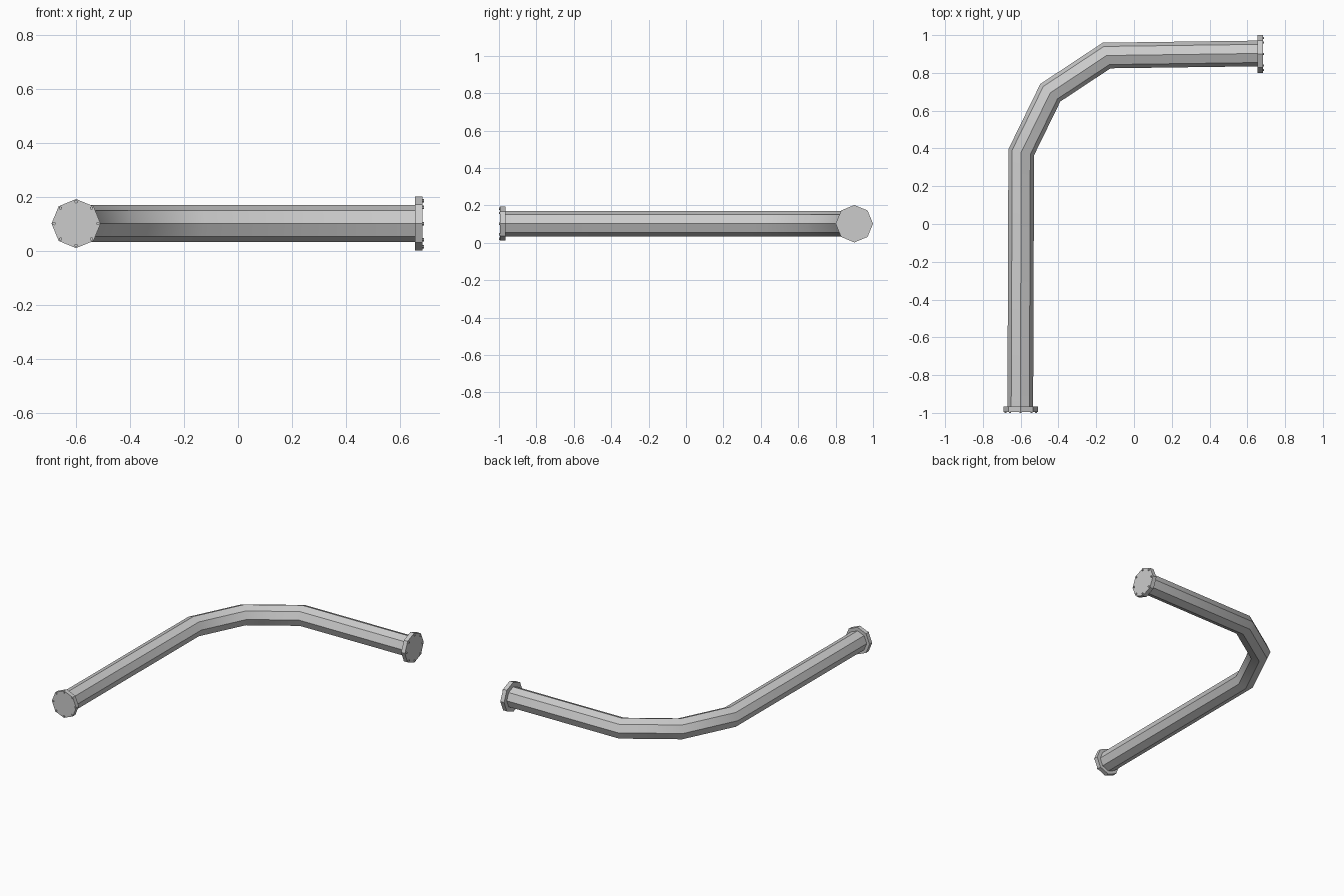
import bpy, bmesh, math
from mathutils import Vector, Matrix

if "Cube" in bpy.data.objects:
    bpy.data.objects.remove(bpy.data.objects["Cube"])

Z = 0.102
SIDES = 8


def cylinder(name, radius, depth, centre, axis, sides):
    # cylinder along axis, with a vertex pointing straight up
    bm = bmesh.new()
    z = Vector(axis).normalized()
    x = Vector((0, 0, 1))
    y = z.cross(x)
    m = Matrix((x, y, z)).transposed().to_4x4()
    bmesh.ops.create_cone(bm, cap_ends=True, segments=sides, radius1=radius,
                          radius2=radius, depth=depth,
                          matrix=Matrix.Translation(centre) @ m @ Matrix.Rotation(math.pi / 2, 4, 'Z'))
    me = bpy.data.meshes.new(name)
    bm.to_mesh(me)
    bm.free()
    ob = bpy.data.objects.new(name, me)
    bpy.context.collection.objects.link(ob)
    return ob


# bent octagonal pipe with mitred joints
path = [Vector((x, y, Z)) for x, y in
        [(-0.602, -0.975), (-0.597, 0.38), (-0.443, 0.695), (-0.145, 0.892), (0.665, 0.903)]]
radius = 0.068
bm = bmesh.new()
rings = []
for i, p in enumerate(path):
    a = (p - path[i - 1]).normalized() if i else (path[1] - p).normalized()
    b = (path[i + 1] - p).normalized() if i < len(path) - 1 else a
    t = (a + b).normalized()
    side = t.cross(Vector((0, 0, 1))) / t.dot(a)
    rings.append([bm.verts.new(p + radius * (math.cos(k * math.tau / SIDES) * side
                                             + Vector((0, 0, math.sin(k * math.tau / SIDES)))))
                  for k in range(SIDES)])
for r, s in zip(rings, rings[1:]):
    for k in range(SIDES):
        n = (k + 1) % SIDES
        bm.faces.new((r[k], r[n], s[n], s[k]))
bm.faces.new(rings[0])
bm.faces.new(rings[-1])
bmesh.ops.recalc_face_normals(bm, faces=bm.faces)
me = bpy.data.meshes.new("pipe")
bm.to_mesh(me)
bm.free()
pipe = bpy.data.objects.new("pipe", me)
bpy.context.collection.objects.link(pipe)
bpy.context.view_layer.objects.active = pipe
pipe.select_set(True)
bpy.ops.object.shade_smooth_by_angle(angle=math.radians(40))


# end flanges, each with a ring of eight bolts
def flange(name, centre, axis, r, depth, bolt_ring):
    centre, axis = Vector(centre), Vector(axis)
    cylinder(name, r, depth, centre, axis, SIDES)
    side = axis.cross(Vector((0, 0, 1)))
    for k in range(8):
        ang = k * math.tau / 8
        off = bolt_ring * (math.cos(ang) * side + Vector((0, 0, math.sin(ang))))
        cylinder(f"{name}_bolt_{k + 1}", 0.0065, 0.016,
                 centre + off + axis * (depth / 2 - 0.002), axis, 6)


flange("front_flange", (-0.60, -0.98, Z), (0, -1, 0), 0.091, 0.028, 0.081)
flange("right_flange", (0.669, 0.90, Z), (1, 0, 0), 0.10, 0.028, 0.085)
